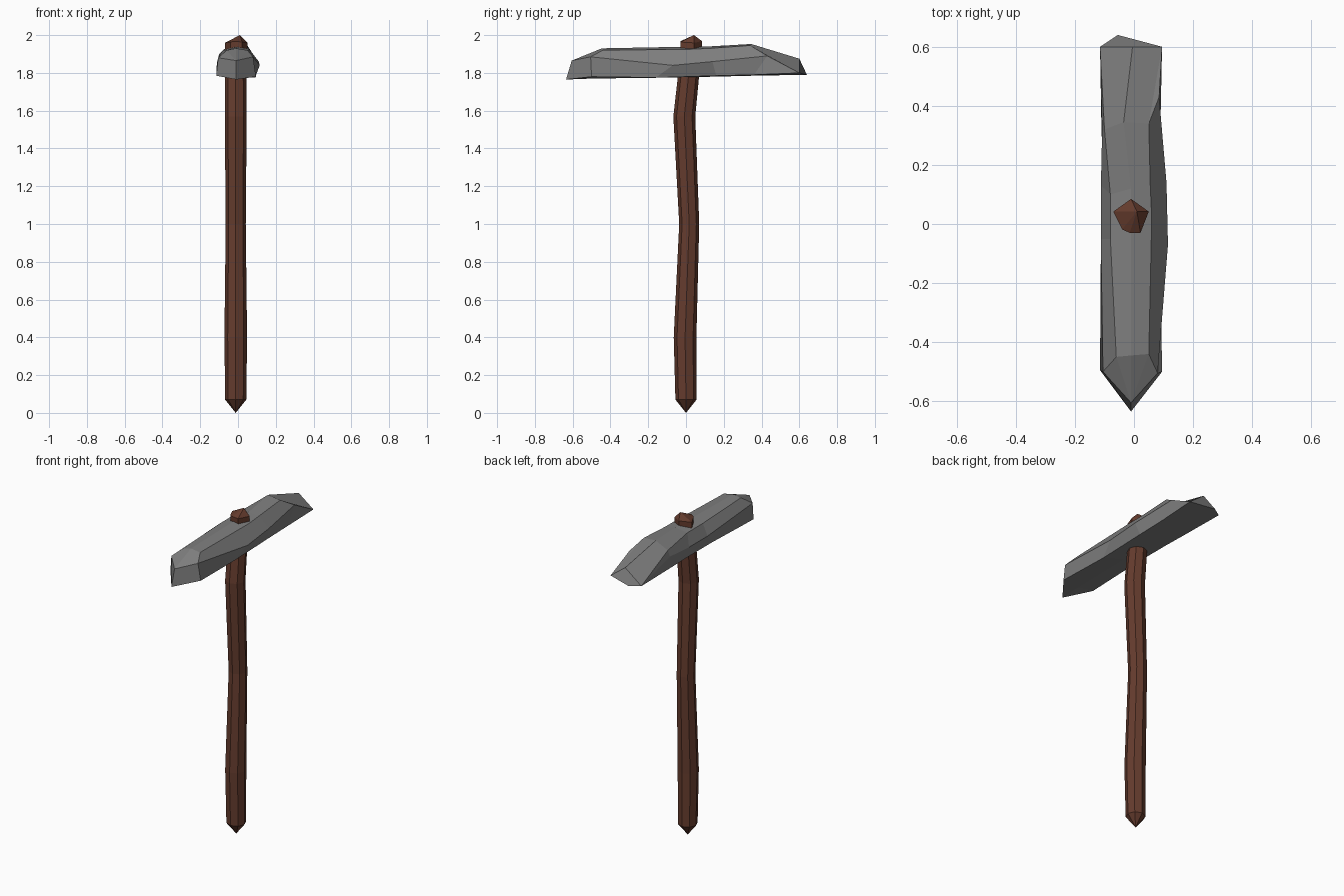
import bpy, bmesh, math


def material(name, rgb):
    m = bpy.data.materials.new(name)
    m.diffuse_color = (*rgb, 1.0)
    return m


def loft(name, rings, mat, start=None, end=None):
    """Skin equal-length rings; close each end with a cap or a point."""
    bm = bmesh.new()
    loops = [[bm.verts.new(p) for p in ring] for ring in rings]
    n = len(loops[0])
    for a, b in zip(loops, loops[1:]):
        for i in range(n):
            j = (i + 1) % n
            bm.faces.new((a[i], a[j], b[j], b[i]))
    for loop, tip in ((loops[0], start), (loops[-1], end)):
        if tip:
            t = bm.verts.new(tip)
            for i in range(n):
                bm.faces.new((loop[i], loop[(i + 1) % n], t))
        else:
            bm.faces.new(loop)
    bmesh.ops.remove_doubles(bm, verts=bm.verts, dist=0.0005)
    bmesh.ops.recalc_face_normals(bm, faces=bm.faces)
    me = bpy.data.meshes.new(name)
    bm.to_mesh(me)
    bm.free()
    me.materials.append(mat)
    ob = bpy.data.objects.new(name, me)
    bpy.context.collection.objects.link(ob)
    return ob


wood = material("brown wood", (0.13, 0.045, 0.027))
stone = material("grey stone", (0.21, 0.21, 0.21))


def octagon(y, z, r):
    return [(-0.012 + r * math.cos(k * math.pi / 4),
             y + r * math.sin(k * math.pi / 4), z) for k in range(8)]


# Crooked wooden shaft, pointed at the foot
shaft = [(0.0, 0.07, 0.056), (-0.005, 0.4, 0.06), (0.017, 1.0, 0.053),
         (-0.009, 1.57, 0.058), (0.014, 1.79, 0.056), (0.02, 1.88, 0.056)]
loft("handle", [octagon(*s) for s in shaft], wood, start=(-0.012, 0, 0))

# Shaft end poking out above the stone
plan = [(-0.07, 0.042), (-0.04, -0.018), (-0.015, -0.03), (0.022, -0.03),
        (0.05, 0.042), (-0.01, 0.085)]
loft("handle_top",
     [[(x, y, 1.90) for x, y in plan],
      [(x, y, 1.968 - 0.15 * abs(x + 0.01)) for x, y in plan]],
     wood, end=(0.01, 0.042, 2.0))

# Chipped stone head: rings run lower left, over the top, lower right, belly
top_f, low_f = (-0.01, -0.605, 1.865), (-0.01, -0.635, 1.765)
left_b, top_b = (-0.115, 0.6, 1.79), (-0.005, 0.6, 1.875)
right_b, low_b = (0.095, 0.6, 1.80), (-0.055, 0.64, 1.79)
rings = [
    [low_f, top_f, top_f, top_f, top_f, top_f, low_f, low_f],
    [(-0.115, -0.495, 1.785), (-0.105, -0.5, 1.88), (-0.06, -0.45, 1.92),
     (-0.01, -0.445, 1.93), (0.05, -0.44, 1.92), (0.08, -0.505, 1.885),
     (0.095, -0.5, 1.78), (-0.01, -0.5, 1.77)],
    [(-0.1, -0.1, 1.785), (-0.112, -0.05, 1.85), (-0.08, -0.05, 1.92),
     (-0.01, -0.08, 1.937), (0.06, 0.02, 1.925), (0.115, -0.07, 1.84),
     (0.09, -0.16, 1.775), (-0.01, -0.1, 1.775)],
    [(-0.1, 0.15, 1.785), (-0.112, 0.13, 1.85), (-0.08, 0.1, 1.92),
     (-0.01, 0.12, 1.94), (0.055, 0.13, 1.93), (0.11, 0.14, 1.86),
     (0.09, 0.16, 1.785), (-0.01, 0.15, 1.78)],
    [(-0.11, 0.31, 1.79), (-0.108, 0.31, 1.86), (-0.1, 0.32, 1.9),
     (-0.035, 0.345, 1.953), (0.05, 0.34, 1.945), (0.085, 0.43, 1.89),
     (0.09, 0.36, 1.79), (-0.02, 0.35, 1.785)],
    [left_b, left_b, left_b, top_b, right_b, right_b, right_b, low_b],
]
loft("stone_head", rings, stone)
